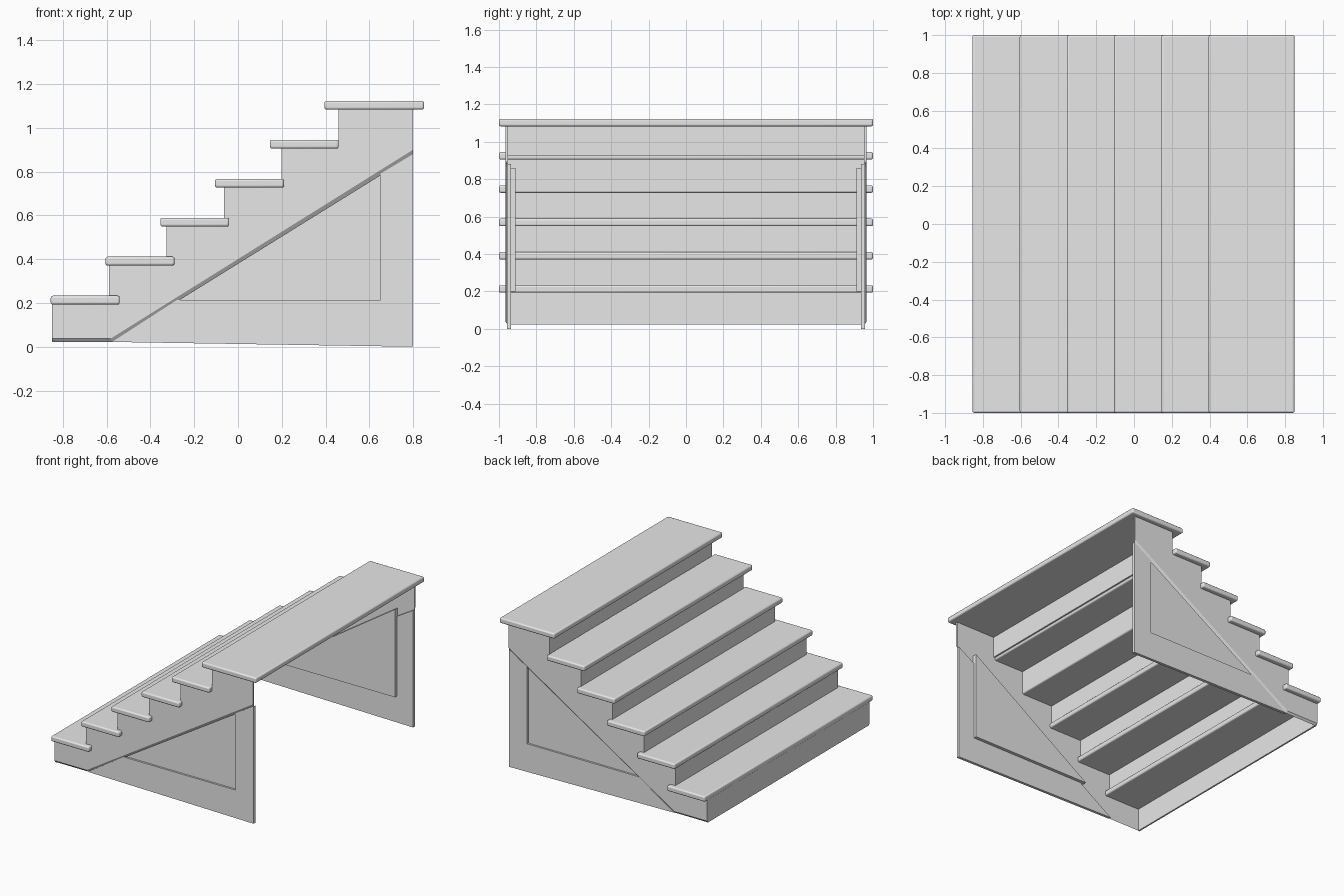
import bpy, bmesh

cube = bpy.data.objects.get("Cube")
if cube:
    bpy.data.objects.remove(cube, do_unlink=True)

# One plain grey for the whole staircase
grey = bpy.data.materials.new("plain grey")
grey.use_nodes = True
grey.diffuse_color = (0.8, 0.8, 0.8, 1)
grey.node_tree.nodes["Principled BSDF"].inputs["Base Color"].default_value = (0.8, 0.8, 0.8, 1)


def prism(name, points, y0, y1, end_points=None):
    """Solid between an x-z outline at y0 and a matching outline at y1."""
    bm = bmesh.new()
    a = [bm.verts.new((x, y0, z)) for x, z in points]
    b = [bm.verts.new((x, y1, z)) for x, z in end_points or points]
    bm.faces.new(a)
    bm.faces.new(b[::-1])
    for i in range(len(a)):
        j = (i + 1) % len(a)
        bm.faces.new((a[i], b[i], b[j], a[j]))
    bmesh.ops.recalc_face_normals(bm, faces=bm.faces)
    mesh = bpy.data.meshes.new(name)
    bm.to_mesh(mesh)
    bm.free()
    mesh.materials.append(grey)
    obj = bpy.data.objects.new(name, mesh)
    bpy.context.collection.objects.link(obj)
    return obj


def rect(x0, x1, z0, z1):
    return [(x0, z0), (x1, z0), (x1, z1), (x0, z1)]


STEPS = 6
RISE, RUN = 0.178, 0.262
BACK = 0.8
THICK = 0.04


def riser_x(i):
    return -0.85 + RUN * i


def tread_z(i):
    return 0.193 + RISE * i


# Treads and risers
for i in range(STEPS):
    front = -0.855 + 0.25 * i
    back = 0.85 if i == STEPS - 1 else front + 0.315
    z = tread_z(i)
    tread = prism(f"tread_{i + 1}", rect(front, back, z, z + THICK), -1, 1)
    bevel = tread.modifiers.new("rounded_edges", "BEVEL")
    bevel.width = 0.01
    bevel.segments = 3
    bpy.context.view_layer.objects.active = tread
    tread.select_set(True)
    bpy.ops.object.shade_smooth_by_angle()
    tread.select_set(False)

    bottom = 0.022 if i == 0 else tread_z(i - 1) + THICK / 2
    prism(f"riser_{i + 1}", rect(riser_x(i), riser_x(i) + 0.012, bottom, z + 0.01), -0.955, 0.955)

# Stepped outline, then its lower edge from back to front
steps = []
for i in range(STEPS):
    below = 0.022 if i == 0 else tread_z(i - 1) + 0.01
    steps += [(riser_x(i), below), (riser_x(i), tread_z(i) + 0.01)]
steps.append((BACK, tread_z(STEPS - 1) + 0.01))
stringer = steps + [(BACK, 0.875), (-0.575, 0.022)]
# Outer outline is raised along the lower edge to make a chamfer
chamfered = [(riser_x(0), 0.037)] + steps[1:] + [(BACK, 0.9), (-0.582, 0.037)]

frame = [(-0.575, 0.022), (BACK, 0.0), (BACK, 0.88),
         (0.65, 0.79), (0.65, 0.213), (-0.28, 0.213)]
panel = [(-0.33, 0.2), (0.665, 0.2), (0.665, 0.86)]

# Side walls: stepped stringer, framed opening and recessed panel
for side, s in (("right", -1), ("left", 1)):
    prism(f"{side}_stringer", stringer, s * 0.952, s * 0.965, chamfered)
    prism(f"{side}_frame", frame, s * 0.936, s * 0.957)
    prism(f"{side}_panel", panel, s * 0.912, s * 0.943)
